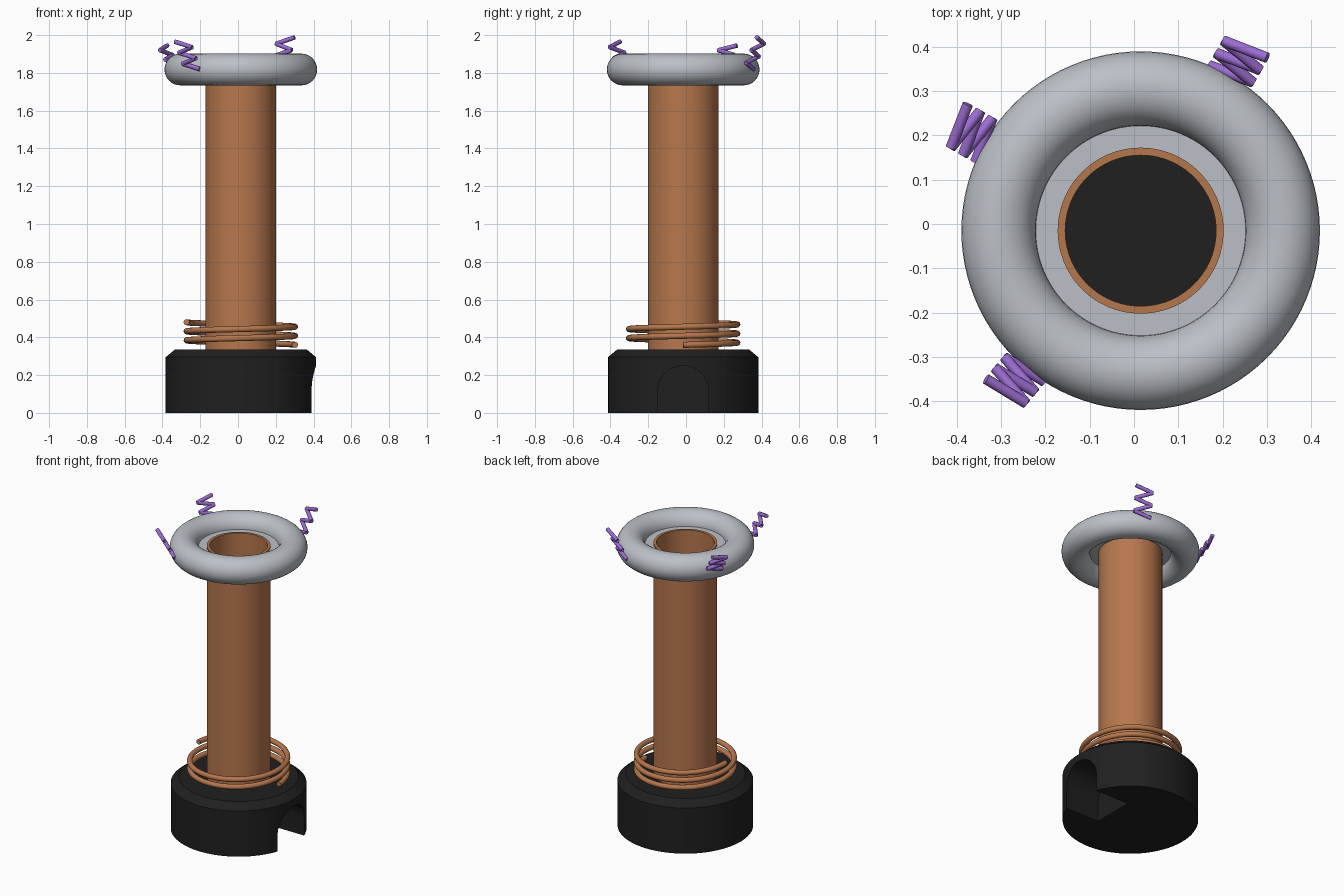
import bpy, bmesh, math
from mathutils import Vector, Matrix

if "Cube" in bpy.data.objects:
    bpy.data.objects.remove(bpy.data.objects["Cube"])

CX, CY = 0.015, -0.015  # shared axis of the round parts


def material(name, rgb):
    m = bpy.data.materials.new(name)
    m.diffuse_color = (*rgb, 1)
    m.use_nodes = True
    m.node_tree.nodes["Principled BSDF"].inputs["Base Color"].default_value = m.diffuse_color
    return m


copper = material("copper", (0.47, 0.185, 0.075))
silver = material("silver", (0.50, 0.53, 0.57))
black = material("black", (0.014, 0.014, 0.014))
purple = material("purple", (0.33, 0.15, 0.64))


def finish(bm, name, mat, angle=30):
    bmesh.ops.remove_doubles(bm, verts=bm.verts, dist=1e-5)
    bmesh.ops.recalc_face_normals(bm, faces=bm.faces)
    me = bpy.data.meshes.new(name)
    bm.to_mesh(me)
    bm.free()
    me.materials.append(mat)
    ob = bpy.data.objects.new(name, me)
    bpy.context.collection.objects.link(ob)
    smooth(me, angle)
    return ob


def smooth(me, angle=30):
    for p in me.polygons:
        p.use_smooth = True
    me.set_sharp_from_angle(angle=math.radians(angle))


def lathe(name, profile, mat, closed=True, steps=96):
    """Spin (radius, z) points around the shared axis."""
    bm = bmesh.new()
    vs = [bm.verts.new((CX + r, CY, z)) for r, z in profile]
    n = len(vs)
    es = [bm.edges.new((vs[i], vs[(i + 1) % n])) for i in range(n if closed else n - 1)]
    bmesh.ops.spin(bm, geom=vs + es, cent=(CX, CY, 0), axis=(0, 0, 1),
                   angle=2 * math.pi, steps=steps, use_merge=True)
    return finish(bm, name, mat)


# Base: chamfered drum with an arched notch on the +x side
base = lathe("base", [(0, 0), (0.398, 0), (0.398, 0.295), (0.35, 0.335), (0, 0.335)],
             black, closed=False)
half, spring = 0.135, 0.115
arch = [(half, -0.1)] + [(half * math.cos(math.pi * i / 24), spring + half * math.sin(math.pi * i / 24))
                         for i in range(25)] + [(-half, -0.1)]
bm = bmesh.new()
face = bm.faces.new([bm.verts.new((0.15, CY + y, z)) for y, z in arch])
ext = bmesh.ops.extrude_face_region(bm, geom=[face])
bmesh.ops.translate(bm, vec=(0.4, 0, 0),
                    verts=[v for v in ext["geom"] if isinstance(v, bmesh.types.BMVert)])
cutter = finish(bm, "notch_cutter", black)
cutter.hide_render = True
mod = base.modifiers.new("notch", "BOOLEAN")
mod.operation, mod.object, mod.solver = "DIFFERENCE", cutter, "EXACT"
bpy.context.view_layer.update()
cut = bpy.data.meshes.new_from_object(base.evaluated_get(bpy.context.evaluated_depsgraph_get()))
base.modifiers.clear()
base.data = cut
smooth(cut)
bpy.data.objects.remove(cutter)

# Hollow column
lathe("column", [(0.187, 0.33), (0.187, 1.83), (0.17, 1.83), (0.17, 0.33)], copper)

# Ring on top and the flat plate holding it
lathe("top_ring", [(0.32 + 0.084 * math.cos(math.pi * i / 16), 1.818 + 0.084 * math.sin(math.pi * i / 16))
                   for i in range(32)], silver)
lathe("ring_plate", [(0.185, 1.805), (0.25, 1.805), (0.25, 1.822), (0.185, 1.822)], silver)


# Coil: two and a half turns of wire
def tube_along(name, pts, radius, mat, sides=12):
    bm = bmesh.new()
    rings = []
    for i, p in enumerate(pts):
        t = (pts[min(i + 1, len(pts) - 1)] - pts[max(i - 1, 0)]).normalized()
        a = t.cross(Vector((0, 0, 1))).normalized()
        b = a.cross(t)
        rings.append([bm.verts.new(p + radius * (a * math.cos(k * math.tau / sides) + b * math.sin(k * math.tau / sides)))
                      for k in range(sides)])
    for r0, r1 in zip(rings, rings[1:]):
        for k in range(sides):
            j = (k + 1) % sides
            bm.faces.new((r0[k], r0[j], r1[j], r1[k]))
    bm.faces.new(rings[0])
    bm.faces.new(rings[-1])
    return finish(bm, name, mat, 45)


coil = []
for i in range(161):
    th = 5 * math.pi * i / 160
    coil.append(Vector((CX + 0.287 * math.cos(th), CY + 0.287 * math.sin(th), 0.36 + 0.12 * i / 160)))
tube_along("wire_coil", coil, 0.016, copper)


# Sparks: zigzags of straight rods climbing away from the ring
def spark(name, azimuth, top):
    a = math.radians(azimuth)
    out, side = Vector((math.cos(a), math.sin(a), 0)), Vector((-math.sin(a), math.cos(a), 0))
    pts = [Vector((CX, CY, 1.82 + (top - 1.82) * i / 5)) + out * (0.40 + 0.016 * i)
           + side * (0.052 if i % 2 == 0 else -0.052) for i in range(6)]
    bm = bmesh.new()
    for p, q in zip(pts, pts[1:]):
        d = q - p
        m = Matrix.Translation((p + q) / 2) @ d.to_track_quat("Z", "Y").to_matrix().to_4x4()
        bmesh.ops.create_cone(bm, cap_ends=True, segments=12, radius1=0.012, radius2=0.012,
                              depth=d.length, matrix=m)
    finish(bm, name, purple, 45)


spark("spark_back_right", 60, 1.988)
spark("spark_back_left", 150, 1.945)
spark("spark_front_left", 230, 1.965)
